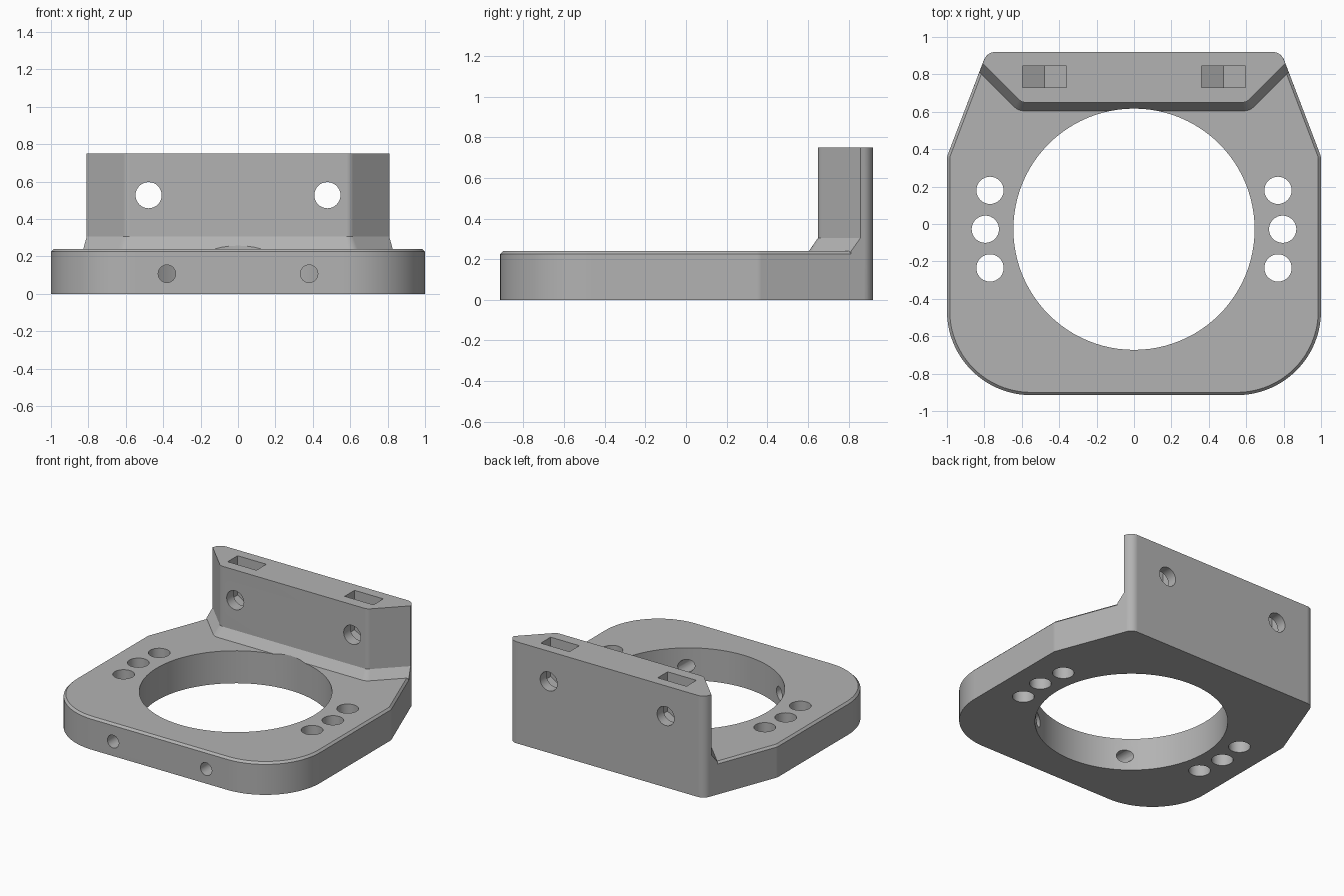
import bpy, bmesh, math
from mathutils import Vector

default = bpy.data.objects.get("Cube")
if default:
    bpy.data.objects.remove(default, do_unlink=True)

grey = bpy.data.materials.new("plain grey")
grey.use_nodes = True
colour = (0.45, 0.45, 0.45, 1)
grey.diffuse_color = colour
grey.node_tree.nodes["Principled BSDF"].inputs["Base Color"].default_value = colour


def rounded(half, z):
    """Symmetric outline from the +x corners (x, y, radius, segments), front to back."""
    corners = half + [(-x, y, r, n) for x, y, r, n in reversed(half)]
    ring = []
    for i, (x, y, r, n) in enumerate(corners):
        p = Vector((x, y))
        a = (Vector(corners[i - 1][:2]) - p).normalized()
        b = (Vector(corners[(i + 1) % len(corners)][:2]) - p).normalized()
        if n == 0:
            ring.append((x, y, z))
            continue
        opening = a.angle(b)
        centre = p + (a + b).normalized() * r / math.sin(opening / 2)
        start = p + a * r / math.tan(opening / 2) - centre
        sweep = math.pi - opening
        for k in range(n + 1):
            t = sweep * k / n
            c, s = math.cos(t), math.sin(t)
            ring.append((centre.x + start.x * c - start.y * s,
                         centre.y + start.x * s + start.y * c, z))
    return ring


def loft(name, rings):
    """Closed solid through rings of equal point count."""
    bm = bmesh.new()
    loops = [[bm.verts.new(p) for p in ring] for ring in rings]
    n = len(loops[0])
    bm.faces.new(loops[0][::-1])
    bm.faces.new(loops[-1])
    for low, high in zip(loops, loops[1:]):
        for i in range(n):
            j = (i + 1) % n
            bm.faces.new((low[i], low[j], high[j], high[i]))
    bmesh.ops.recalc_face_normals(bm, faces=bm.faces)
    mesh = bpy.data.meshes.new(name)
    bm.to_mesh(mesh)
    bm.free()
    obj = bpy.data.objects.new(name, mesh)
    bpy.context.collection.objects.link(obj)
    mesh.materials.append(grey)
    return obj


def circle(r, n):
    return [(r * math.cos(math.tau * k / n), r * math.sin(math.tau * k / n)) for k in range(n)]


def upright(name, x, y, r, n):
    return loft(name, [[(x + u, y + v, z) for u, v in circle(r, n)] for z in (-0.1, 0.5)])


def along_y(name, profile, x, z, y0, y1):
    return loft(name, [[(x + u, y, z + v) for u, v in profile] for y in (y0, y1)])


def combine(target, tool, operation):
    mod = target.modifiers.new("combine", "BOOLEAN")
    mod.operation, mod.solver, mod.object = operation, "EXACT", tool
    bpy.context.view_layer.update()
    graph = bpy.context.evaluated_depsgraph_get()
    result = bpy.data.meshes.new_from_object(target.evaluated_get(graph))
    target.modifiers.clear()
    target.data = result
    bpy.data.objects.remove(tool, do_unlink=True)


# Base plate with bevelled top rim
back = (0.786, 0.92, 0.067, 10)
outline = [(1, -0.915, 0.45, 28), (1, 0.36, 0.06, 4), back]
inset = [(0.985, -0.9, 0.435, 28), (0.985, 0.357, 0.06, 4), (0.771, 0.92, 0.067, 10)]
bracket = loft("mounting_bracket", [rounded(outline, 0), rounded(outline, 0.225),
                                    rounded(inset, 0.24)])

# Upright wall with its sloped foot
foot_low = [(0.619, 0.605, 0.07, 4), (0.827, 0.813, 0, 0), back]
wall_line = [(0.6, 0.65, 0.05, 4), (0.809, 0.859, 0, 0), back]
wall = loft("wall", [rounded(foot_low, 0.1), rounded(foot_low, 0.24),
                     rounded(wall_line, 0.305), rounded(wall_line, 0.75)])
combine(bracket, wall, "UNION")

# Large bore
combine(bracket, upright("bore", 0, -0.028, 0.645, 96), "DIFFERENCE")

# Hexagonal nut pocket, open at the top
half, point = 0.1175, 0.1357
pocket = [(half, 0.4), (-half, 0.4), (-half, -point / 2), (0, -point), (half, -point / 2)]

for side in (-1, 1):
    # Three holes down each flank
    for x, y in ((0.77, 0.18), (0.795, -0.028), (0.77, -0.235)):
        combine(bracket, upright("flank_hole", side * x, y, 0.073, 32), "DIFFERENCE")
    # Front screw holes opening into the bore
    combine(bracket, along_y("front_hole", circle(0.047, 24), side * 0.38, 0.107, -1, -0.4),
            "DIFFERENCE")
    # Wall screw holes and nut pockets
    combine(bracket, along_y("wall_hole", circle(0.07, 32), side * 0.478, 0.527, 0.5, 1),
            "DIFFERENCE")
    combine(bracket, along_y("nut_pocket", pocket, side * 0.478, 0.527, 0.73, 0.845),
            "DIFFERENCE")

# Tidy coplanar seams, then smooth the round surfaces
bm = bmesh.new()
bm.from_mesh(bracket.data)
bmesh.ops.remove_doubles(bm, verts=bm.verts, dist=0.0002)
bmesh.ops.dissolve_limit(bm, angle_limit=0.005, verts=bm.verts, edges=bm.edges)
bm.to_mesh(bracket.data)
bm.free()
bpy.ops.object.select_all(action="DESELECT")
bracket.select_set(True)
bpy.context.view_layer.objects.active = bracket
bpy.ops.object.shade_smooth_by_angle(angle=math.radians(25))
bracket.modifiers.new("even_shading", "WEIGHTED_NORMAL").keep_sharp = True
